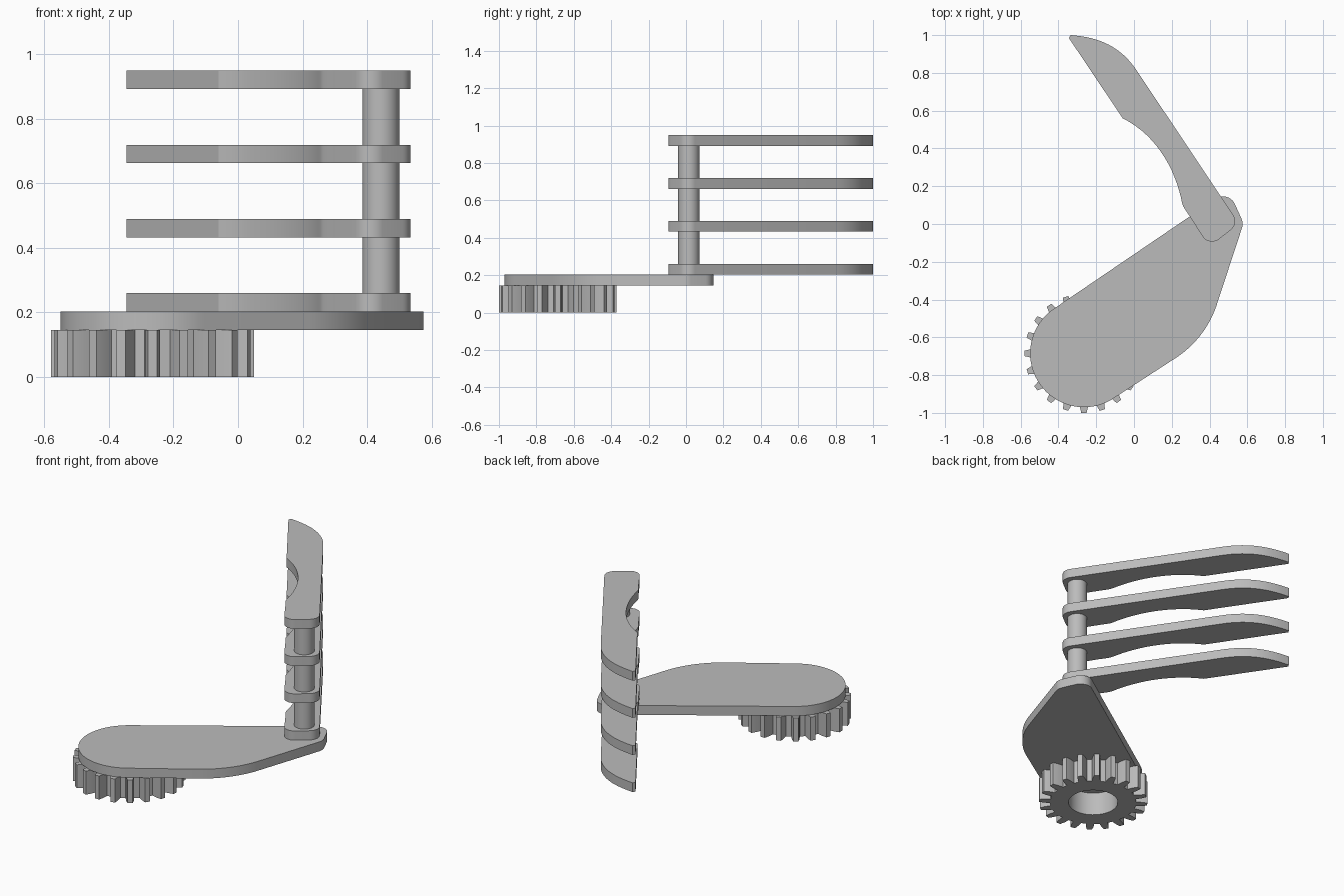
import bpy
import bmesh
from math import radians, cos, sin, pi
from mathutils import Vector
from mathutils.geometry import interpolate_bezier, convex_hull_2d

default = bpy.data.objects.get("Cube")
if default:
    bpy.data.objects.remove(default, do_unlink=True)

# One plain grey for every part
grey = bpy.data.materials.new("plain_grey")
grey.use_nodes = True
colour = (0.5, 0.5, 0.5, 1)
grey.diffuse_color = colour
grey.node_tree.nodes["Principled BSDF"].inputs["Base Color"].default_value = colour


def arc(cx, cy, r, start=0, end=360, steps=48):
    """Points on a circular arc, angles in degrees; full circles stay open."""
    count = steps if end - start == 360 else steps + 1
    angles = [radians(start + (end - start) * i / steps) for i in range(count)]
    return [(cx + r * cos(a), cy + r * sin(a)) for a in angles]


def bezier(p0, h0, h1, p1, steps=16):
    pts = interpolate_bezier(*[Vector((*p, 0)) for p in (p0, h0, h1, p1)], steps)
    return [(p.x, p.y) for p in pts]


def slab(name, loops, bottom, top):
    """Extrude closed outlines (outer, then holes) between two heights."""
    bm = bmesh.new()
    edges = []
    for loop in loops:
        verts = [bm.verts.new((x, y, bottom)) for x, y in loop]
        edges += [bm.edges.new((v, verts[i - 1])) for i, v in enumerate(verts)]
    if len(loops) == 1:
        bm.faces.new(verts)
    else:
        bmesh.ops.triangle_fill(bm, use_beauty=True, edges=edges)
    result = bmesh.ops.extrude_face_region(bm, geom=bm.faces[:], use_keep_orig=True)
    moved = [g for g in result["geom"] if isinstance(g, bmesh.types.BMVert)]
    bmesh.ops.translate(bm, verts=moved, vec=(0, 0, top - bottom))
    bmesh.ops.recalc_face_normals(bm, faces=bm.faces[:])
    mesh = bpy.data.meshes.new(name)
    bm.to_mesh(mesh)
    bm.free()
    mesh.materials.append(grey)
    obj = bpy.data.objects.new(name, mesh)
    bpy.context.collection.objects.link(obj)
    bpy.ops.object.select_all(action="DESELECT")
    obj.select_set(True)
    bpy.context.view_layer.objects.active = obj
    bpy.ops.object.shade_smooth_by_angle(angle=radians(25))
    return obj


GEAR_X, GEAR_Y = -0.265, -0.685
PLATE_BOTTOM, PLATE_TOP = 0.145, 0.203

# Gear with a round bore
TEETH = 20
gear_outline = []
flank = [(0.25, -5.5), (0.285, -4.3), (0.315, -2.6),
         (0.315, 2.6), (0.285, 4.3), (0.25, 5.5)]
for tooth in range(TEETH):
    for radius, offset in flank:
        a = radians(tooth * 360 / TEETH + offset)
        gear_outline.append((GEAR_X + radius * cos(a), GEAR_Y + radius * sin(a)))
slab("gear", [gear_outline, arc(GEAR_X, GEAR_Y, 0.143)], 0, PLATE_BOTTOM)

# Base plate: tight outline around its rounded corners
corners = (arc(GEAR_X, GEAR_Y, 0.285, steps=72)
           + arc(-0.074, -0.257, 0.54, -57, -20, 16)
           + arc(0.505, 0.0, 0.07)
           + arc(0.472, 0.078, 0.068))
plate_outline = [corners[i] for i in convex_hull_2d(corners)]
slab("base_plate", [plate_outline], PLATE_BOTTOM, PLATE_TOP)

# Four identical curved blades
blade_outline = (
    bezier((0.016, 0.81), (-0.075, 0.95), (-0.2, 0.99), (-0.335, 1.0))
    + [(-0.345, 0.985)]
    + bezier((-0.06, 0.56), (0.12, 0.47), (0.22, 0.29), (0.255, 0.11))
    + bezier((0.26, 0.095), (0.265, 0.085), (0.275, 0.07), (0.296, 0.04), 6)
    + arc(0.413, -0.033, 0.06, 214, 305, 10)
    + arc(0.475, 0.015, 0.06, -55, 34, 10))
for level in range(4):
    base = PLATE_TOP + level * 0.2297
    slab(f"blade_{level + 1}", [blade_outline], base, base + 0.057)

# Post joining the blades
slab("post", [arc(0.443, 0.015, 0.057)], PLATE_TOP + 0.03, 0.92)
